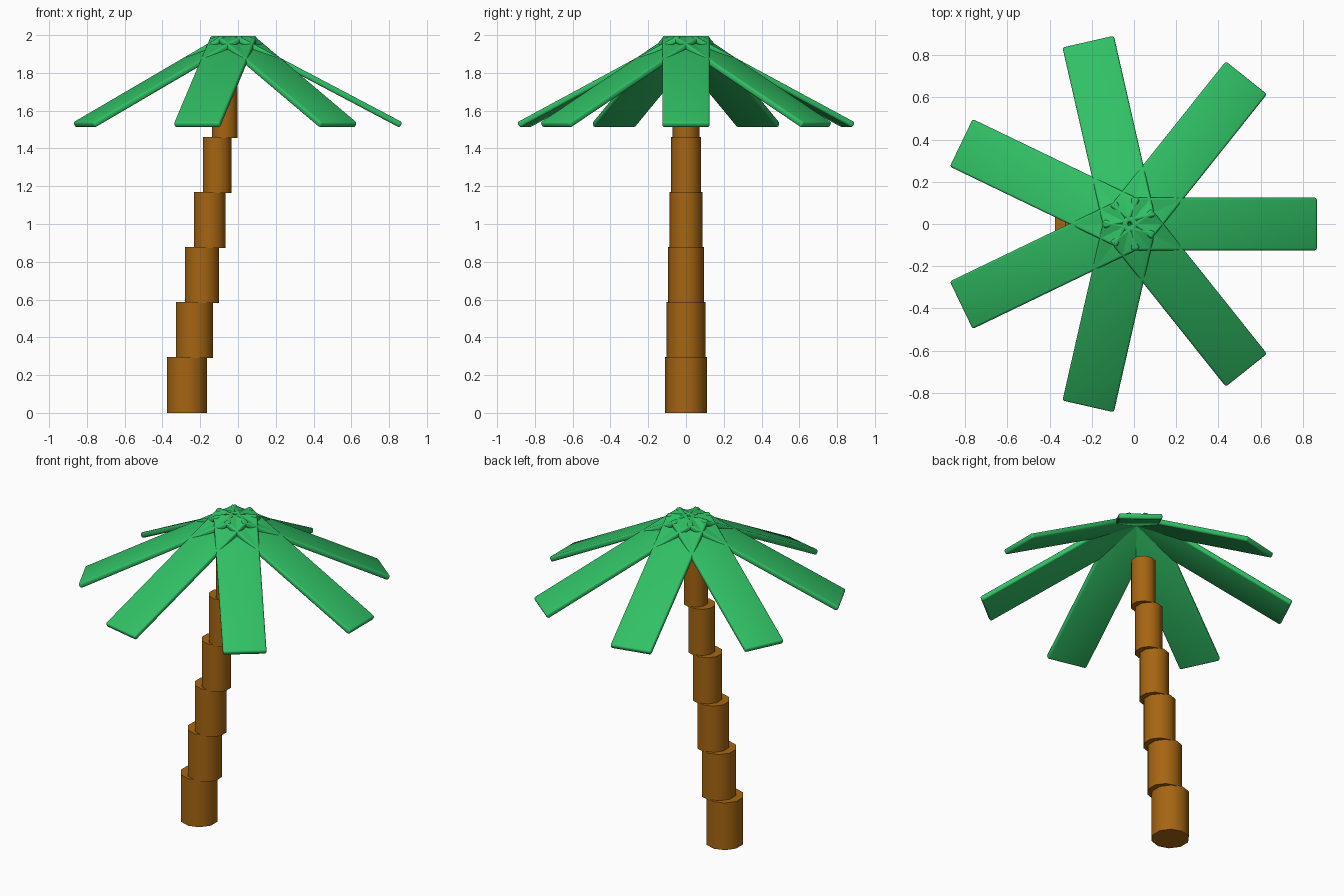
import bpy, bmesh, math
from mathutils import Matrix, Vector

cube = bpy.data.objects.get("Cube")
if cube:
    bpy.data.objects.remove(cube, do_unlink=True)


def material(name, rgb):
    mat = bpy.data.materials.new(name)
    mat.use_nodes = True
    mat.diffuse_color = (*rgb, 1)
    mat.node_tree.nodes["Principled BSDF"].inputs["Base Color"].default_value = (*rgb, 1)
    return mat


def make_object(name, bm, mat):
    mesh = bpy.data.meshes.new(name)
    bm.to_mesh(mesh)
    bm.free()
    mesh.materials.append(mat)
    obj = bpy.data.objects.new(name, mesh)
    bpy.context.collection.objects.link(obj)
    bpy.ops.object.select_all(action='DESELECT')
    obj.select_set(True)
    bpy.context.view_layer.objects.active = obj
    return obj


bark = material("bark brown", (0.38, 0.13, 0.006))
green = material("leaf green", (0.03, 0.53, 0.13))

# Trunk: stacked ten-sided drums, each narrower and shifted towards the crown
DRUMS, STEP, HEIGHT = 6, 0.291, 0.297
for i in range(DRUMS):
    bm = bmesh.new()
    radius = 0.11 - 0.0076 * i
    centre = Vector((-0.27 + 0.04 * i, 0, STEP * i + HEIGHT / 2))
    bmesh.ops.create_cone(bm, cap_ends=True, segments=10, radius1=radius, radius2=radius,
                          depth=HEIGHT, matrix=Matrix.Translation(centre))
    make_object(f"trunk_segment_{i + 1}", bm, bark)
    bpy.ops.object.shade_smooth_by_angle(angle=math.radians(40))

# Crown: seven sloping slabs with softened edges, meeting at the top
LEAVES, LENGTH, WIDTH, THICK = 7, 0.99, 0.25, 0.032
SLOPE = math.radians(27.8)
apex = Vector((-0.02, 0, 2 - THICK * math.cos(SLOPE)))
for i in range(LEAVES):
    bm = bmesh.new()
    bmesh.ops.create_cube(bm, size=1)
    bmesh.ops.scale(bm, vec=(LENGTH, WIDTH, THICK), verts=bm.verts)
    bmesh.ops.translate(bm, vec=(LENGTH / 2, 0, THICK / 2), verts=bm.verts)
    bmesh.ops.bevel(bm, geom=bm.edges[:], offset=0.011, segments=3, profile=0.5,
                    affect='EDGES')
    place = (Matrix.Translation(apex) @ Matrix.Rotation(math.tau * i / LEAVES, 4, 'Z')
             @ Matrix.Rotation(SLOPE, 4, 'Y'))
    bm.transform(place)
    make_object(f"leaf_{i + 1}", bm, green)
    bpy.ops.object.shade_smooth()
